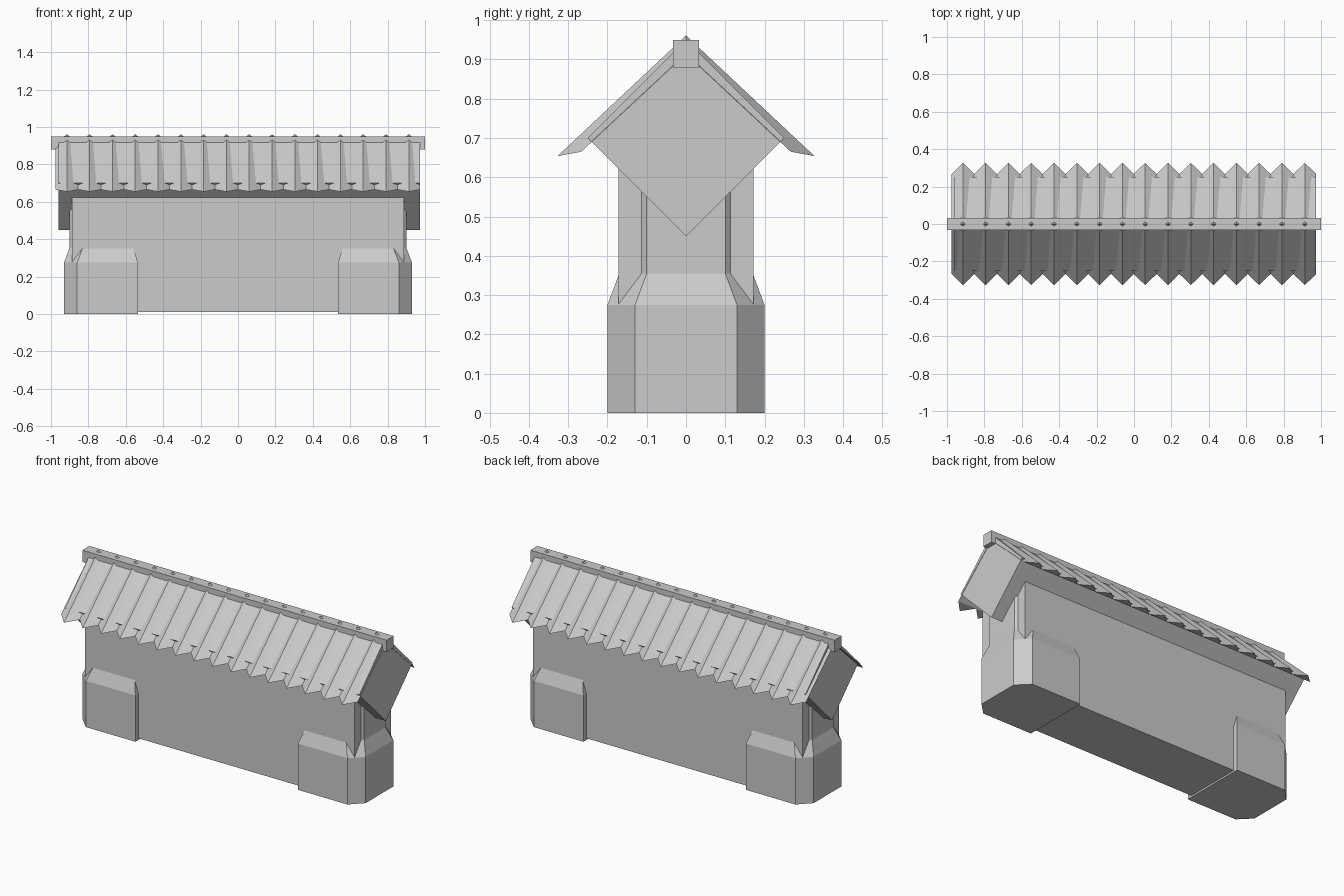
import bpy, bmesh

if "Cube" in bpy.data.objects:
    bpy.data.objects.remove(bpy.data.objects["Cube"])


def make(name, rings):
    """Loft closed rings of points into a capped solid."""
    bm = bmesh.new()
    loops = [[bm.verts.new(p) for p in r] for r in rings]
    n = len(loops[0])
    for a, b in zip(loops, loops[1:]):
        for i in range(n):
            j = (i + 1) % n
            bm.faces.new((a[i], a[j], b[j], b[i]))
    bm.faces.new(loops[0])
    bm.faces.new(loops[-1])
    bmesh.ops.recalc_face_normals(bm, faces=bm.faces)
    me = bpy.data.meshes.new(name)
    bm.to_mesh(me)
    bm.free()
    ob = bpy.data.objects.new(name, me)
    bpy.context.collection.objects.link(ob)
    return ob


def box(name, x0, x1, y, z0, z1):
    ring = [(-y, z0), (y, z0), (y, z1), (-y, z1)]
    return make(name, [[(x, a, b) for a, b in ring] for x in (x0, x1)])


# wall slab, its top hidden inside the roof core
box("wall", -0.887, 0.887, 0.172, 0.01, 0.66)


# end piers: outer corners chamfered, stepping in to a slimmer shaft
def pier_ring(s, inner, outer, y, z):
    c = 0.07
    pts = [(inner, -y), (outer - c, -y), (outer, c - y),
           (outer, y - c), (outer - c, y), (inner, y)]
    return [(s * px, py, z) for px, py in pts]


for side, s in (("left", -1), ("right", 1)):
    make(side + "_pier", [pier_ring(s, 0.535, 0.93, 0.20, 0),
                          pier_ring(s, 0.535, 0.93, 0.20, 0.275),
                          pier_ring(s, 0.56, 0.90, 0.17, 0.355),
                          pier_ring(s, 0.56, 0.90, 0.17, 0.65)])

# square roof core standing on its edge
diamond = [(0, 0.45), (0.25, 0.70), (0, 0.95), (-0.25, 0.70)]
make("roof_core", [[(x, y, z) for y, z in diamond] for x in (-0.96, 0.972)])

# ridge beam
box("ridge_beam", -1.0, 1.0, 0.033, 0.88, 0.95)

# rows of triangular roof tiles on both slopes
COUNT, START, STEP = 16, -0.976, 1.95 / 16
for side, s in (("front", -1), ("back", 1)):
    for i in range(COUNT):
        x0 = START + i * STEP
        xm, x1 = x0 + STEP / 2, x0 + STEP
        make(f"{side}_roof_tile_{i + 1}", [
            [(x0, 0, 0.914), (xm, 0, 0.961), (x1, 0, 0.914)],
            [(x0, s * 0.267, 0.665), (xm, s * 0.327, 0.654), (x1, s * 0.267, 0.665)]])
